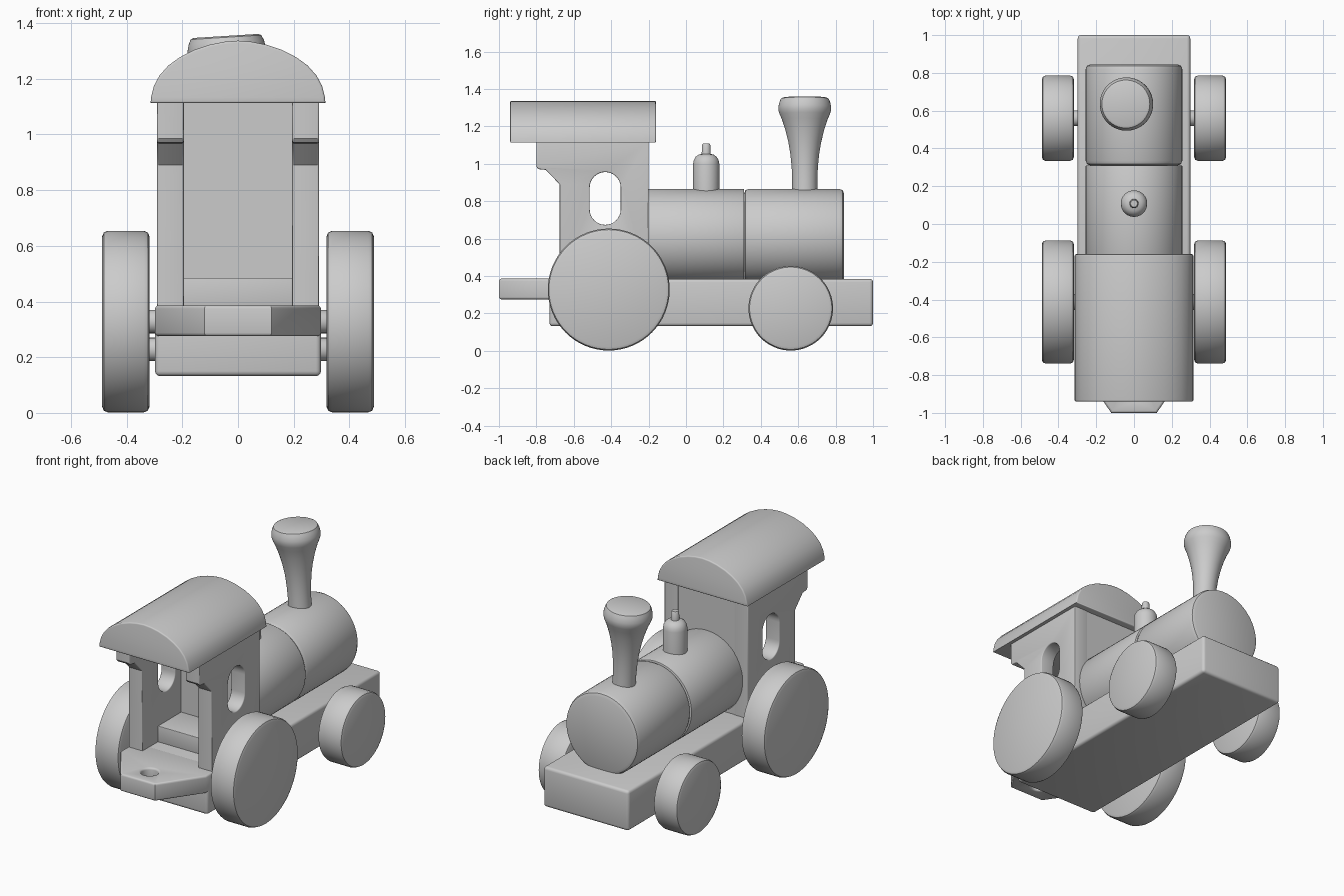
import bpy, bmesh
from math import sin, cos, pi, radians
from mathutils import Vector

if "Cube" in bpy.data.objects:
    bpy.data.objects.remove(bpy.data.objects["Cube"])

ALONG_X = (pi / 2, 0, pi / 2)    # local x,y,z -> world y,z,x
ALONG_Y = (-pi / 2, 0, 0)        # local z -> world y
UPRIGHT = (pi / 2, 0, 0)         # local x,y -> world x,z


def finish(ob, angle=35):
    bpy.ops.object.select_all(action='DESELECT')
    bpy.context.view_layer.objects.active = ob
    ob.select_set(True)
    bpy.ops.object.shade_smooth_by_angle(angle=radians(angle))


def mesh_object(name, bm, loc=(0, 0, 0), rot=(0, 0, 0), angle=35):
    bmesh.ops.recalc_face_normals(bm, faces=bm.faces)
    me = bpy.data.meshes.new(name)
    bm.to_mesh(me)
    bm.free()
    ob = bpy.data.objects.new(name, me)
    ob.location, ob.rotation_euler = loc, rot
    bpy.context.collection.objects.link(ob)
    finish(ob, angle)
    return ob


def box(name, lo, hi, bevel=0.0):
    bm = bmesh.new()
    bmesh.ops.create_cube(bm, size=1)
    lo, hi = Vector(lo), Vector(hi)
    for v in bm.verts:
        v.co = (lo + hi) / 2 + v.co * (hi - lo)
    if bevel:
        bmesh.ops.bevel(bm, geom=bm.edges[:], offset=bevel, segments=3,
                        profile=0.5, affect='EDGES')
    return mesh_object(name, bm)


def lathe(name, profile, loc, rot=(0, 0, 0), steps=64):
    """Revolve (radius, height) points around local z."""
    bm = bmesh.new()
    vs = [bm.verts.new((r, 0, h)) for r, h in profile]
    es = [bm.edges.new(p) for p in zip(vs, vs[1:])]
    bmesh.ops.spin(bm, geom=vs + es, cent=(0, 0, 0), axis=(0, 0, 1),
                   angle=2 * pi, steps=steps, use_duplicate=False)
    bmesh.ops.remove_doubles(bm, verts=bm.verts, dist=1e-5)
    return mesh_object(name, bm, loc, rot)


def drum(name, r, a, b, bevel, loc, rot):
    k = bevel * 0.3
    return lathe(name, [(0, a), (r - bevel, a), (r - k, a + k), (r, a + bevel),
                        (r, b - bevel), (r - k, b - k), (r - bevel, b), (0, b)], loc, rot)


def plate(name, outlines, depth, bevel, loc, rot=(0, 0, 0)):
    """Extrude flat outlines (later ones are holes) with rounded rims."""
    cu = bpy.data.curves.new(name, 'CURVE')
    cu.dimensions, cu.fill_mode = '2D', 'BOTH'
    cu.extrude, cu.bevel_depth = depth / 2 - bevel, bevel
    cu.offset, cu.bevel_resolution = -bevel, 2
    for pts in outlines:
        sp = cu.splines.new('POLY')
        sp.points.add(len(pts) - 1)
        for p, (x, y) in zip(sp.points, pts):
            p.co = (x, y, 0, 1)
        sp.use_cyclic_u = True
    ob = bpy.data.objects.new(name, cu)
    bpy.context.collection.objects.link(ob)
    me = bpy.data.meshes.new_from_object(ob.evaluated_get(bpy.context.evaluated_depsgraph_get()))
    bpy.data.objects.remove(ob)
    bpy.data.curves.remove(cu)
    bm = bmesh.new()
    bm.from_mesh(me)
    bpy.data.meshes.remove(me)
    bmesh.ops.remove_doubles(bm, verts=bm.verts, dist=1e-4)
    return mesh_object(name, bm, loc, rot)


def stadium(cx, cy, r, half, n=16):
    """Closed oval: two half circles separated vertically (half=0 is a circle)."""
    top = [(cx + r * cos(pi * i / n), cy + half + r * sin(pi * i / n)) for i in range(n + 1)]
    low = [(cx - r * cos(pi * i / n), cy - half - r * sin(pi * i / n)) for i in range(n + 1)]
    if half == 0:
        top, low = top[:-1], low[:-1]
    return top + low


# Chassis and tapered coupling plate with its hole
box("chassis", (-0.298, -0.73, 0.132), (0.298, 1.0, 0.385), 0.018)
plate("coupling_plate",
      [[(-0.298, -0.6), (-0.298, -0.745), (-0.12, -1.0), (0.12, -1.0),
        (0.298, -0.745), (0.298, -0.6)],
       stadium(0, -0.88, 0.05, 0)], 0.11, 0.012, (0, 0, 0.331))

# Cab side walls with oval windows
wall = [(-0.2, 0.38), (-0.2, 1.12), (-0.8, 1.12), (-0.8, 0.985), (-0.79, 0.972),
        (-0.75, 0.968), (-0.675, 0.89), (-0.675, 0.38)]
for side, s in (("left", -1), ("right", 1)):
    plate(side + "_cab_wall", [wall, stadium(-0.432, 0.815, 0.083, 0.058)],
          0.097, 0.006, (s * 0.243, 0, 0), ALONG_X)

# Cab bulkhead and inner step
box("cab_bulkhead", (-0.196, -0.29, 0.38), (0.196, -0.203, 1.118))
box("cab_step", (-0.196, -0.52, 0.38), (0.196, -0.285, 0.485), 0.004)

# Arched roof
half_arch = [(0.314, 1.113), (0.312, 1.135), (0.302, 1.175), (0.282, 1.212), (0.25, 1.248),
             (0.21, 1.277), (0.16, 1.303), (0.1, 1.323), (0.05, 1.333)]
arch = half_arch + [(0, 1.337)] + [(-x, z) for x, z in reversed(half_arch)]
plate("roof", [arch], 0.78, 0.008, (0, -0.55, 0), UPRIGHT)

# Boiler in two sections
drum("boiler_cab_section", 0.256, -0.205, 0.31, 0.004, (0, 0, 0.61), ALONG_Y)
drum("boiler_end_section", 0.256, 0.31, 0.845, 0.025, (0, 0, 0.61), ALONG_Y)

# Steam dome with knob
lathe("steam_dome", [(0, 0.82), (0.07, 0.82), (0.07, 1.0), (0.066, 1.02), (0.056, 1.038),
                     (0.04, 1.049), (0.024, 1.053), (0.023, 1.1), (0.018, 1.108), (0, 1.108)],
      (0, 0.108, 0))

# Slightly leaning chimney
lathe("chimney", [(0, -0.04), (0.068, -0.04), (0.067, 0.05), (0.07, 0.13), (0.077, 0.2),
                  (0.088, 0.265), (0.104, 0.33), (0.122, 0.385), (0.135, 0.415),
                  (0.141, 0.435), (0.141, 0.455), (0.135, 0.48), (0.127, 0.497),
                  (0.116, 0.502), (0, 0.5)],
      (-0.012, 0.635, 0.853), (0, radians(-3.6), 0))

# Wheels and axles
for pos, y, r in (("front", -0.413, 0.326), ("rear", 0.56, 0.226)):
    z = r + 0.002
    drum(pos + "_axle", 0.042, -0.34, 0.34, 0.004, (0, y, z), ALONG_X)
    for side, a, b in (("left", -0.488, -0.318), ("right", 0.318, 0.488)):
        drum(side + "_" + pos + "_wheel", r, a, b, 0.02, (0, y, z), ALONG_X)
